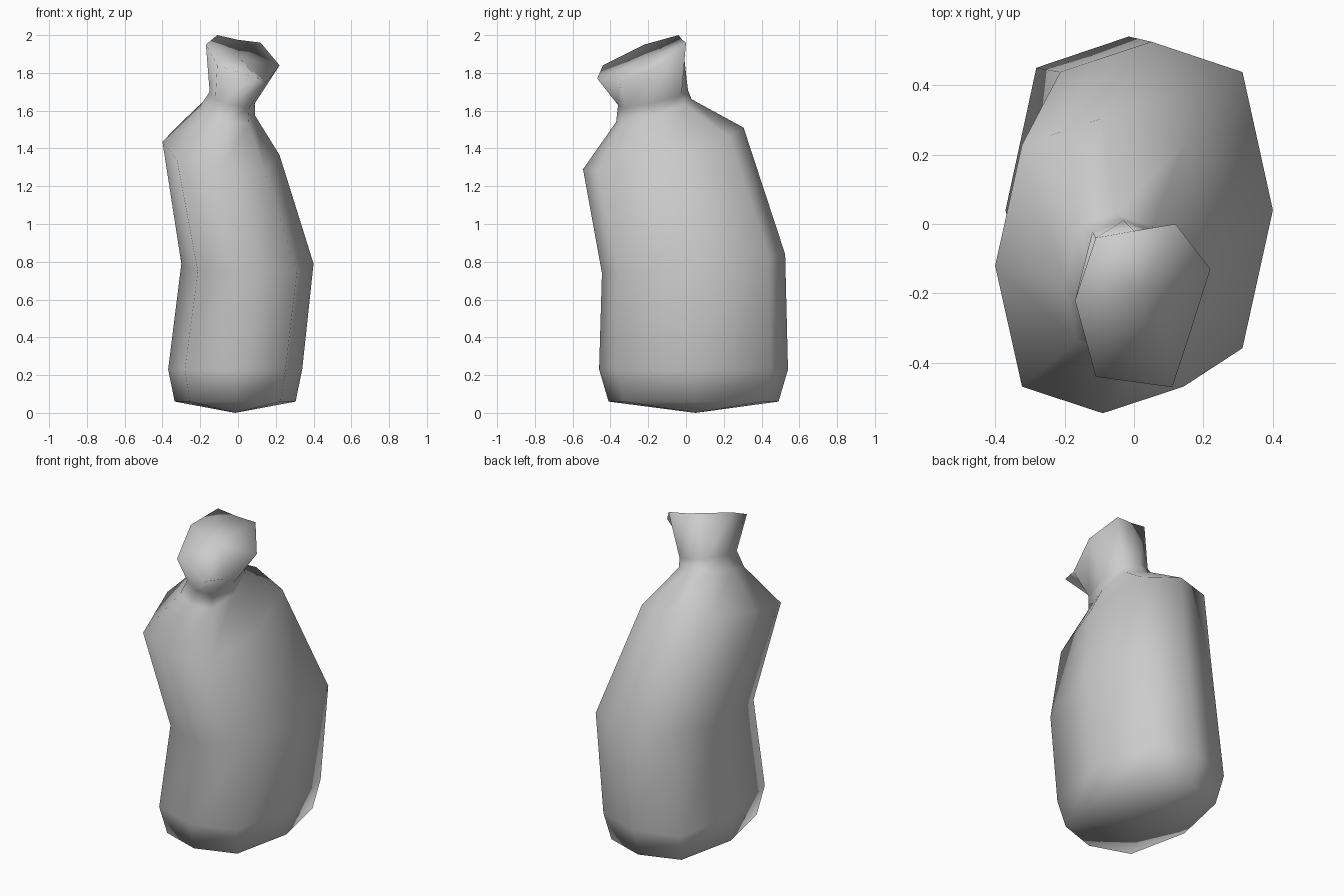
import bpy
import bmesh
from mathutils import Vector

cube = bpy.data.objects.get("Cube")
if cube:
    bpy.data.objects.remove(cube, do_unlink=True)

# Material
GREY = (0.6, 0.6, 0.6, 1.0)
cloth = bpy.data.materials.new("grey_cloth")
cloth.use_nodes = True
cloth.diffuse_color = GREY
cloth.node_tree.nodes["Principled BSDF"].inputs["Base Color"].default_value = GREY

# Eight directions round a boxy octagon, starting at +x
KX, KY = 0.75, 0.82
OCTAGON = [(1, 0), (KX, KY), (0, 1), (-KX, KY),
           (-1, 0), (-KX, -KY), (0, -1), (KX, -KY)]


def ring(centre, rx, ry, tilt_x=0, tilt_y=0):
    """Octagonal ring; the tilts are the rises towards +x and +y."""
    cx, cy, cz = centre
    return [Vector((cx + u * rx, cy + v * ry, cz + u * tilt_x + v * tilt_y))
            for u, v in OCTAGON]


# Sack rings from the base up to the tied neck
rings = [
    ring((-0.015, 0.04, 0.06), 0.32, 0.45),
    ring((-0.015, 0.04, 0.23), 0.355, 0.5),
    ring((0.05, 0.04, 0.79), 0.35, 0.485, 0, 0.05),
    ring((-0.09, -0.12, 1.40), 0.31, 0.425, -0.035, 0.11),
    ring((-0.055, -0.17, 1.60), 0.145, 0.20, -0.025, 0.06),
    ring((-0.03, -0.175, 1.67), 0.12, 0.185, -0.03, 0.04),
]

# Crumpled, tilted mouth rim
rings.append([Vector(p) for p in (
    (0.22, -0.13, 1.84), (0.12, 0.0, 1.96), (0.0, -0.02, 1.975), (-0.11, -0.04, 2.0),
    (-0.17, -0.22, 1.95), (-0.11, -0.44, 1.84), (0.11, -0.47, 1.77), (0.15, -0.35, 1.75))])

bm = bmesh.new()
loops = [[bm.verts.new(p) for p in r] for r in rings]
count = len(OCTAGON)

# Walls
for low, high in zip(loops, loops[1:]):
    for i in range(count):
        j = (i + 1) % count
        bm.faces.new((low[i], low[j], high[j], high[i]))

# Fans closing the base and the mouth
base_tip = bm.verts.new((-0.015, 0.05, 0))
mouth_tip = bm.verts.new((0.01, -0.21, 1.875))
for i in range(count):
    j = (i + 1) % count
    bm.faces.new((base_tip, loops[0][j], loops[0][i]))
    bm.faces.new((mouth_tip, loops[-1][i], loops[-1][j]))

bmesh.ops.recalc_face_normals(bm, faces=bm.faces)
for face in bm.faces:
    face.smooth = True

mesh = bpy.data.meshes.new("sack")
bm.to_mesh(mesh)
bm.free()
mesh.materials.append(cloth)
sack = bpy.data.objects.new("sack", mesh)
bpy.context.collection.objects.link(sack)
